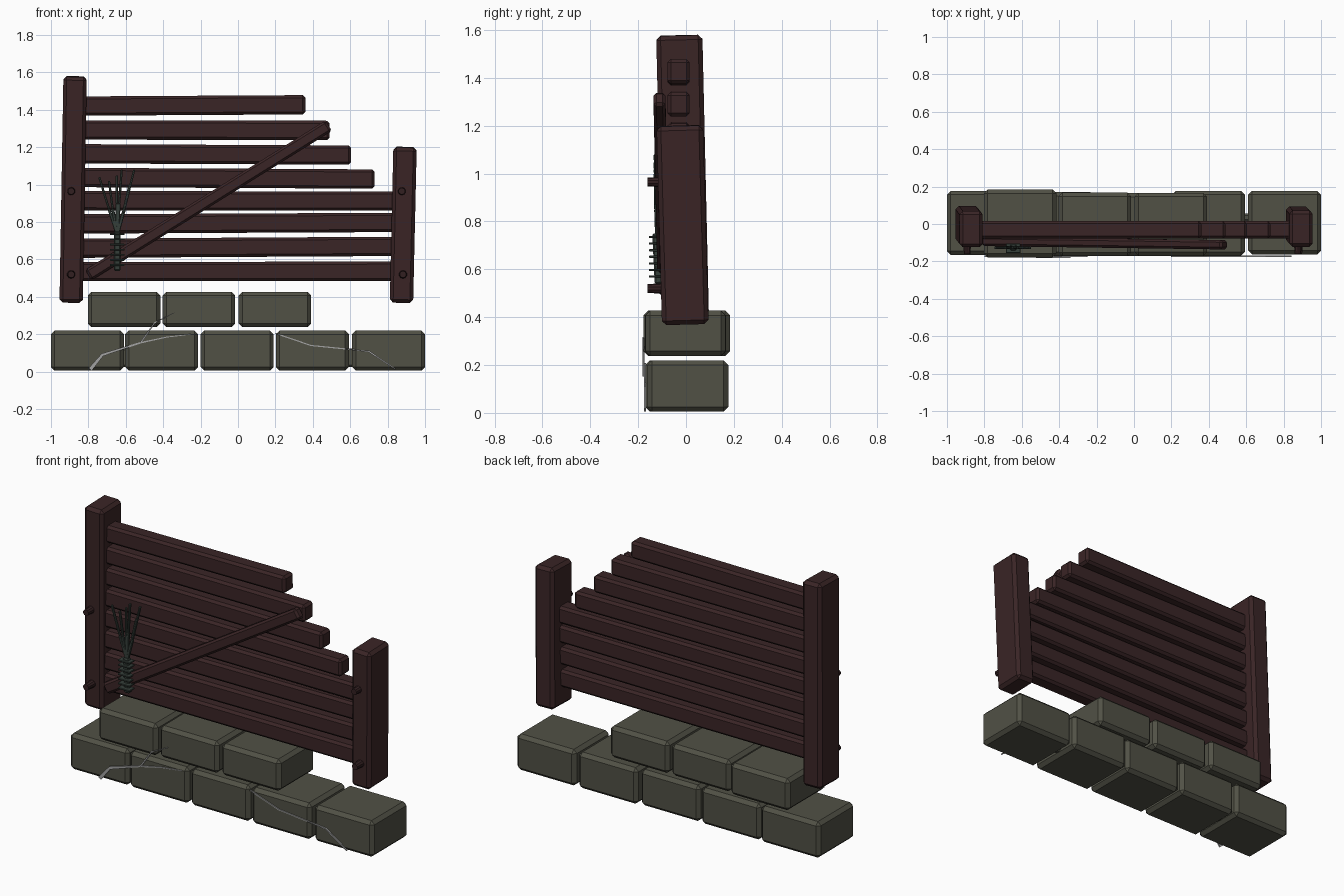
import bpy, bmesh, math
from mathutils import Matrix, Vector

if "Cube" in bpy.data.objects:
    bpy.data.objects.remove(bpy.data.objects["Cube"])


def material(name, rgb):
    m = bpy.data.materials.new(name)
    m.diffuse_color = (*rgb, 1)
    m.use_nodes = True
    m.node_tree.nodes["Principled BSDF"].inputs["Base Color"].default_value = m.diffuse_color
    return m


WOOD = material("dark red wood", (0.042, 0.018, 0.019))
IRON = material("dark iron", (0.032, 0.014, 0.015))
STONE = material("grey green stone", (0.082, 0.082, 0.060))
CRACK = material("pale crack", (0.36, 0.36, 0.36))
HERB = material("dusty green", (0.036, 0.050, 0.042))


def finish(bm, name, mat):
    bmesh.ops.recalc_face_normals(bm, faces=bm.faces)
    me = bpy.data.meshes.new(name)
    bm.to_mesh(me)
    bm.free()
    me.materials.append(mat)
    ob = bpy.data.objects.new(name, me)
    bpy.context.collection.objects.link(ob)
    return ob


def beam(name, p0, p1, width, depth, bevel, mat):
    """Chamfered bar from p0 to p1; depth runs along y, width across."""
    p0, p1 = Vector(p0), Vector(p1)
    a = (p1 - p0).normalized()
    b = Vector((0, 1, 0))
    b = (b - a * b.dot(a)).normalized()
    c = a.cross(b)
    rot = Matrix((a, b, c)).transposed().to_4x4()
    bm = bmesh.new()
    bmesh.ops.create_cube(bm, size=1)
    bmesh.ops.scale(bm, vec=((p1 - p0).length, depth, width), verts=bm.verts)
    if bevel:
        bmesh.ops.bevel(bm, geom=bm.edges[:], offset=bevel, segments=1, affect='EDGES')
    bmesh.ops.transform(bm, matrix=Matrix.Translation((p0 + p1) / 2) @ rot, verts=bm.verts)
    return finish(bm, name, mat)


def stone(name, x0, x1, y0, y1, z0, z1):
    zc, yc = (z0 + z1) / 2, (y0 + y1) / 2
    beam(name, (x0, yc, zc), (x1, yc, zc), z1 - z0, y1 - y0, 0.02, STONE)


# Stone footing: five blocks below, three above
for i, (x, y0, y1) in enumerate([(-1, -.165, .177), (-.603, -.17, .17), (-.2, -.17, .165),
                                 (.203, -.17, .177), (.61, -.162, .177)]):
    stone(f"lower_stone_{i+1}", x, x + .39, y0, y1, 0.005, 0.22)
for i, (x, y0, y1) in enumerate([(-.803, -.178, .184), (-.403, -.172, .168), (.003, -.17, .166)]):
    stone(f"upper_stone_{i+1}", x, x + .388, y0, y1, 0.238, 0.427)

# Pebbles wedged in the end joints
for i, x in enumerate((-.61, .6)):
    beam(f"joint_pebble_{i+1}", (x - .02, .035, .075), (x + .02, .035, .075), .1, .04, .01, STONE)

# Leaning posts
beam("tall_post", (-.892, .0, .37), (-.871, -.028, 1.578), .125, .193, .018, WOOD)
beam("short_post", (.874, -.003, .37), (.893, -.026, 1.2), .125, .195, .018, WOOD)

# Broken planks: right end, z at left, z at right
planks = [(.36, 1.42, 1.427), (.49, 1.292, 1.290), (.605, 1.165, 1.158), (.73, 1.038, 1.03),
          (.86, .914, .912), (.86, .790, .798), (.86, .660, .670), (.86, .535, .537)]
for i, (x1, za, zb) in enumerate(planks):
    beam(f"plank_{i+1}", (-.86, -.031, za), (x1, -.031, zb), .103, .093, .014, WOOD)

# Diagonal brace
beam("diagonal_brace", (-.80, -.093, .516), (.485, -.111, 1.315), .066, .05, .012, WOOD)

# Bolt heads
for i, (x, y, z) in enumerate([(-.892, -.1, .52), (-.892, -.108, .965),
                               (.882, -.1, .52), (.876, -.112, .965)]):
    bm = bmesh.new()
    bmesh.ops.create_cone(bm, cap_ends=True, segments=10, radius1=.023, radius2=.018, depth=.07,
                          matrix=Matrix.Translation((x, -.125, z)) @ Matrix.Rotation(math.pi / 2, 4, 'X'))
    finish(bm, f"bolt_{i+1}", IRON)

# Dried herb bundle: stem, twine rings and fanned strands
beam("herb_stem", (-.645, -.115, .54), (-.645, -.125, .75), .036, .032, .006, HERB)
for i in range(7):
    z = .57 + i * .0275
    beam(f"herb_ring_{i+1}", (-.685, -.13, z), (-.607, -.13, z), .009, .05, .002, HERB)
strands = [((-.69, .87), (-.742, 1.04)), ((-.67, .87), (-.69, 1.02)), ((-.648, .9), (-.648, 1.05)),
           ((-.635, .9), (-.622, 1.08)), ((-.607, .87), (-.555, 1.08)), ((-.615, .85), (-.58, 1.0))]
for i, (mid, tip) in enumerate(strands):
    pts = [(-.645, -.122, .73), (mid[0], -.126, mid[1]), (tip[0], -.128, tip[1])]
    for j in range(2):
        beam(f"herb_strand_{i+1}_{j+1}", pts[j], pts[j + 1], .016 - .004 * j, .014, .003, HERB)


def crack(name, y, pts):
    """Tapering ribbon; pts are (x, z, width)."""
    bm = bmesh.new()
    rows = []
    for k, (x, z, w) in enumerate(pts):
        a, b = pts[max(k - 1, 0)], pts[min(k + 1, len(pts) - 1)]
        n = Vector((a[1] - b[1], b[0] - a[0])).normalized() * w / 2
        rows.append([bm.verts.new((x + s * n.x, y, z + s * n.y)) for s in (1, -1)])
    for r, q in zip(rows, rows[1:]):
        bm.faces.new((r[0], r[1], q[1], q[0]))
    f = bmesh.ops.extrude_face_region(bm, geom=bm.faces[:])
    bmesh.ops.translate(bm, vec=(0, .008, 0),
                        verts=[v for v in f["geom"] if isinstance(v, bmesh.types.BMVert)])
    finish(bm, name, CRACK)


# Cracks across the stone fronts
crack("left_crack", -.176, [(-.79, .012, .022), (-.725, .09, .016), (-.52, .155, .008),
                            (-.38, .185, .005), (-.25, .2, .003)])
crack("left_crack_branch", -.181, [(-.52, .155, .009), (-.445, .262, .006), (-.34, .315, .003)])
crack("right_crack", -.176, [(.2, .205, .006), (.39, .14, .006), (.61, .118, .006),
                             (.7, .108, .009), (.84, .015, .006)])
